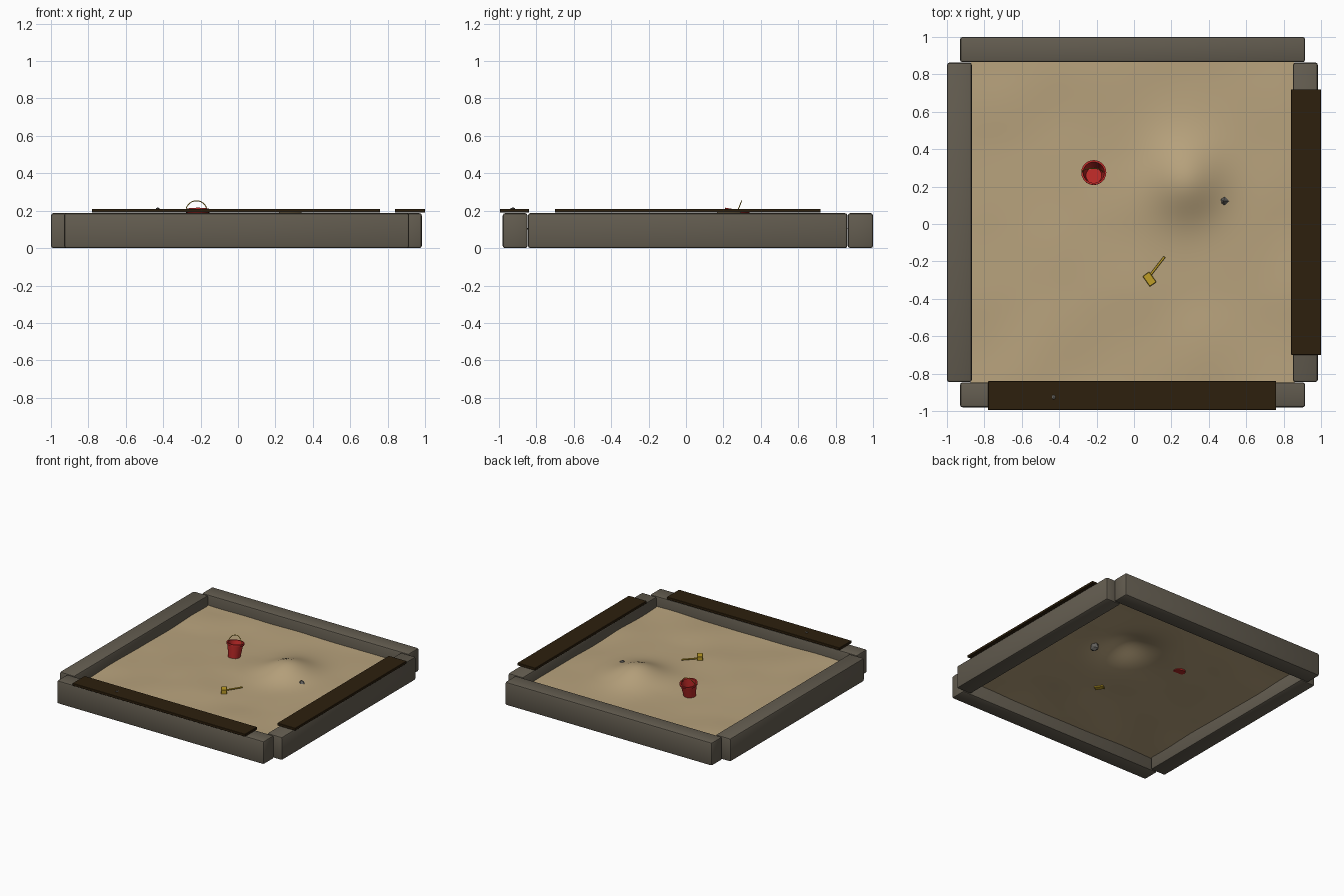
import bpy, bmesh, math
from mathutils import Vector, Matrix, noise

if "Cube" in bpy.data.objects:
    bpy.data.objects.remove(bpy.data.objects["Cube"])


def mat(name, c):
    m = bpy.data.materials.new(name)
    m.diffuse_color = (*c, 1)
    m.use_nodes = True
    m.node_tree.nodes["Principled BSDF"].inputs["Base Color"].default_value = m.diffuse_color
    return m


WOOD = mat("weathered grey wood", (0.125, 0.108, 0.08))
SEAT = mat("dark brown board", (0.026, 0.014, 0.004))
SAND = mat("sand", (0.48, 0.365, 0.205))
RED = mat("red plastic", (0.50, 0.022, 0.02))
YELLOW = mat("yellow plastic", (0.52, 0.34, 0.02))
STONE = mat("grey stone", (0.12, 0.115, 0.105))


def finish(name, bm, m, smooth=None):
    me = bpy.data.meshes.new(name)
    bmesh.ops.recalc_face_normals(bm, faces=bm.faces)
    bm.to_mesh(me)
    bm.free()
    ob = bpy.data.objects.new(name, me)
    bpy.context.collection.objects.link(ob)
    me.materials.append(m)
    if smooth:
        bpy.ops.object.select_all(action='DESELECT')
        ob.select_set(True)
        bpy.context.view_layer.objects.active = ob
        bpy.ops.object.shade_smooth_by_angle(angle=math.radians(smooth))
    return ob


def box(name, lo, hi, m, bevel=0.0, segs=2):
    bm = bmesh.new()
    bmesh.ops.create_cube(bm, size=1)
    lo, hi = Vector(lo), Vector(hi)
    for v in bm.verts:
        v.co = Vector([(lo[i] + hi[i]) / 2 + v.co[i] * (hi[i] - lo[i]) for i in range(3)])
    if bevel:
        bmesh.ops.bevel(bm, geom=bm.edges[:], offset=bevel, segments=segs,
                        profile=0.5, affect='EDGES')
    return finish(name, bm, m, 35)


def lathe(name, profile, m, mtx, n=24):
    bm = bmesh.new()
    rings = []
    for r, z in profile:
        if r == 0:
            rings.append([bm.verts.new((0, 0, z))] * n)
        else:
            rings.append([bm.verts.new((r * math.cos(2 * math.pi * i / n),
                                        r * math.sin(2 * math.pi * i / n), z)) for i in range(n)])
    for a, b in zip(rings, rings[1:]):
        for i in range(n):
            j = (i + 1) % n
            vs = list(dict.fromkeys([a[i], a[j], b[j], b[i]]))
            bm.faces.new(vs)
    bm.transform(mtx)
    return finish(name, bm, m, 35)


def tube(name, pts, r, m, n=8):
    bm = bmesh.new()
    pts = [Vector(p) for p in pts]
    rings = []
    for i, p in enumerate(pts):
        t = (pts[min(i + 1, len(pts) - 1)] - pts[max(i - 1, 0)]).normalized()
        u = t.cross(Vector((0, 1, 0.01))).normalized()
        w = t.cross(u)
        rings.append([bm.verts.new(p + r * (u * math.cos(2 * math.pi * k / n)
                                            + w * math.sin(2 * math.pi * k / n))) for k in range(n)])
    for a, b in zip(rings, rings[1:]):
        for k in range(n):
            bm.faces.new((a[k], a[(k + 1) % n], b[(k + 1) % n], b[k]))
    bm.faces.new(rings[0])
    bm.faces.new(rings[-1])
    return finish(name, bm, m, 50)


def pebble(name, loc, size, seed):
    bm = bmesh.new()
    bmesh.ops.create_icosphere(bm, subdivisions=1, radius=1)
    for v in bm.verts:
        k = 1 + 0.25 * noise.noise(v.co * 1.3 + Vector((seed, 0, 0)))
        v.co = Vector([loc[i] + v.co[i] * size[i] * k for i in range(3)])
    return finish(name, bm, STONE)


# frame beams
H = 0.187
box("back_beam", (-0.93, 0.865, 0), (0.915, 1.0, H), WOOD, 0.013)
box("front_beam", (-0.93, -0.98, 0), (0.915, -0.847, H), WOOD, 0.013)
box("left_beam", (-1.0, -0.845, 0), (-0.867, 0.863, H), WOOD, 0.013)
box("right_beam", (0.85, -0.845, 0), (0.983, 0.863, H), WOOD, 0.013)

# seat boards
box("front_seat", (-0.78, -0.995, 0.19), (0.76, -0.84, 0.21), SEAT, 0.002, 1)
box("right_seat", (0.84, -0.70, 0.19), (1.0, 0.72, 0.21), SEAT, 0.002, 1)


# sand sheet with ripples and one mound
def sand_z(x, y):
    z = 0.103 + 0.012 * noise.noise(Vector((x * 2.6, y * 2.6, 3.7)))
    return z + 0.093 * math.exp(-((x - 0.285) / 0.19) ** 2 - ((y - 0.22) / 0.205) ** 2)


bm = bmesh.new()
bmesh.ops.create_grid(bm, x_segments=64, y_segments=64, size=0.865)
for v in bm.verts:
    v.co.x -= 0.008
    v.co.y += 0.009
    v.co.z = sand_z(v.co.x, v.co.y)
finish("sand", bm, SAND, 60)

# bucket, leaning slightly backwards
lean = Matrix.Translation((-0.215, 0.258, 0.095)) @ Matrix.Rotation(math.radians(-9), 4, 'X')
lathe("bucket", [(0, 0), (0.045, 0), (0.058, 0.098), (0.066, 0.098), (0.067, 0.112),
                 (0.057, 0.112), (0.042, 0.008), (0, 0.008)], RED, lean)

# wire bucket handle
arc = [lean @ Vector((-0.007 + 0.056 * math.cos(a), 0.002 + 0.012 * math.sin(a), 0.106 + 0.056 * math.sin(a)))
       for a in [math.pi * i / 20 for i in range(21)]]
tube("bucket_handle", arc, 0.0025, YELLOW)

# toy mallet
head = box("mallet_head", (-0.034, -0.022, -0.02), (0.034, 0.022, 0.02), YELLOW, 0.003, 1)
head.location = (0.083, -0.295, 0.112)
head.rotation_euler = (0, 0, math.radians(-55))
tube("mallet_handle", [(0.088, -0.272, 0.112), (0.163, -0.176, 0.118)], 0.006, YELLOW)

# stones
pebble("stone_in_sand", (0.478, 0.122, 0.108), (0.03, 0.036, 0.034), 1.0)
pebble("pebble_on_seat", (-0.43, -0.925, 0.211), (0.011, 0.014, 0.006), 4.0)
